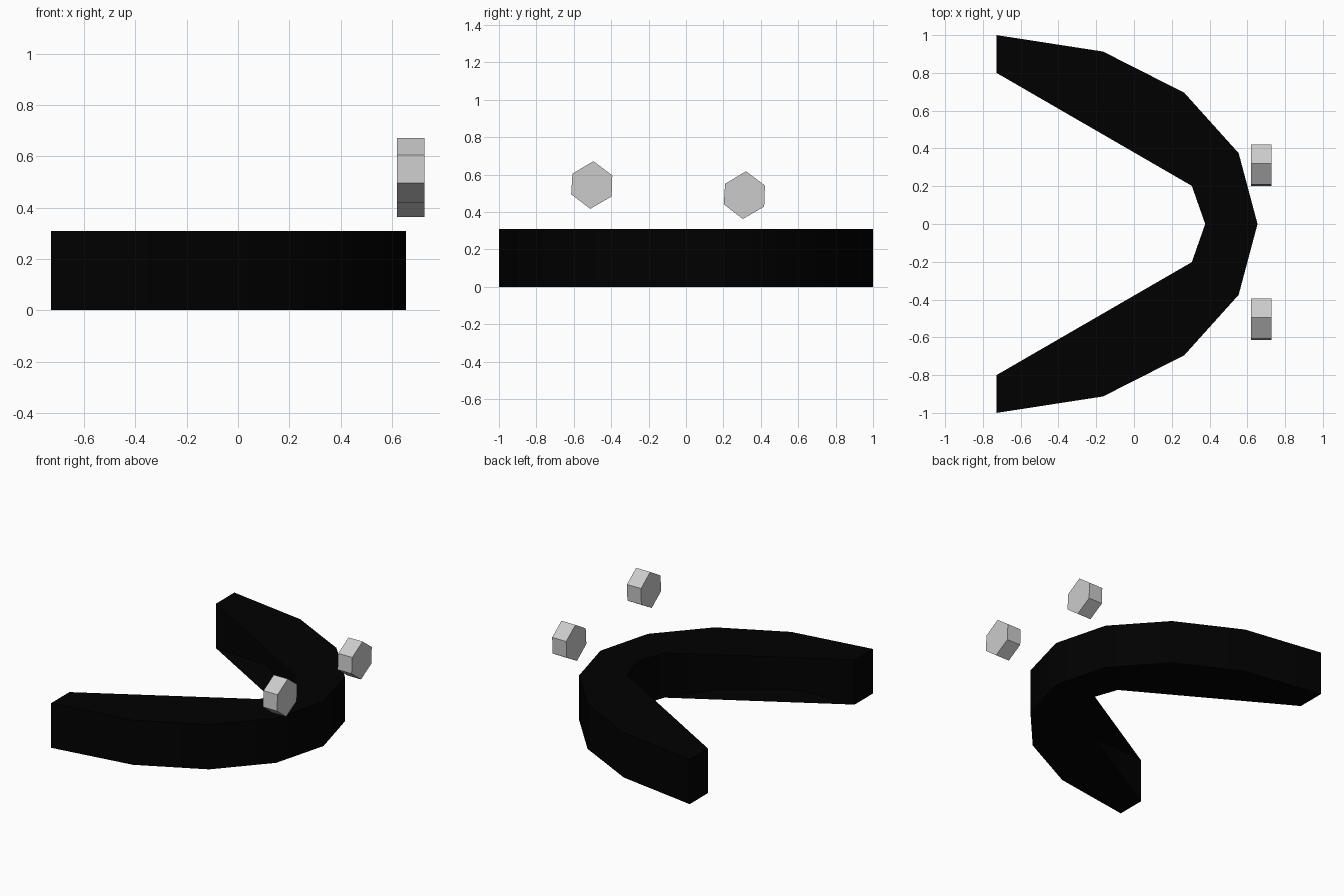
import bpy, bmesh, math

cube = bpy.data.objects.get("Cube")
if cube:
    bpy.data.objects.remove(cube, do_unlink=True)


def material(name, value):
    mat = bpy.data.materials.new(name)
    mat.use_nodes = True
    colour = (value, value, value, 1)
    mat.diffuse_color = colour
    mat.node_tree.nodes["Principled BSDF"].inputs["Base Color"].default_value = colour
    return mat


def prism(name, lower, upper, mat, uncapped=()):
    """Wall in two matching loops and cap them, the caps skipping some corners."""
    bm = bmesh.new()
    loops = [[bm.verts.new(p) for p in loop] for loop in (lower, upper)]
    low, high = loops
    for i in range(len(low)):
        bm.faces.new((low[i - 1], low[i], high[i], high[i - 1]))
    for loop in loops:
        bm.faces.new([v for i, v in enumerate(loop) if i not in uncapped])
    bmesh.ops.recalc_face_normals(bm, faces=bm.faces)
    mesh = bpy.data.meshes.new(name)
    bm.to_mesh(mesh)
    bm.free()
    mesh.materials.append(mat)
    obj = bpy.data.objects.new(name, mesh)
    bpy.context.collection.objects.link(obj)
    return obj


def mirrored(half):
    return half + [(x, -y) for x, y in reversed(half[:-1])]


black = material("black", 0.0)
grey = material("light grey", 0.6)

# Curved body: half outlines mirrored across y. The inner wall is an arc, while
# the top and bottom plates run straight from each tip to the inner corner.
outer = [(-0.728, 1.0), (-0.164, 0.913), (0.266, 0.695), (0.554, 0.375), (0.654, 0)]
recess = [(-0.32, 0.774), (0.12, 0.47)]
inner = [(-0.728, 0.8)] + recess + [(0.306, 0.202), (0.377, 0)]
outline = mirrored(outer) + mirrored(inner)[::-1]
recessed = [i for i, (x, y) in enumerate(outline) if (x, abs(y)) in recess]
body = prism("curved_body", [(x, y, 0) for x, y in outline],
             [(x, y, 0.308) for x, y in outline], black, recessed)
body.data.shade_smooth()
body.data.set_sharp_from_angle(angle=math.radians(45))

# Two floating hexagonal studs, slightly tilted, lying along x
hexagon = [(0.007, 0.127), (0.108, 0.051), (0.104, -0.062),
           (-0.01, -0.128), (-0.112, -0.05), (-0.105, 0.06)]
for name, cy, cz in (("right_stud", -0.502, 0.545), ("left_stud", 0.314, 0.491)):
    ends = [[(x, cy + y, cz + z) for y, z in hexagon] for x in (0.62, 0.727)]
    prism(name, *ends, grey)
